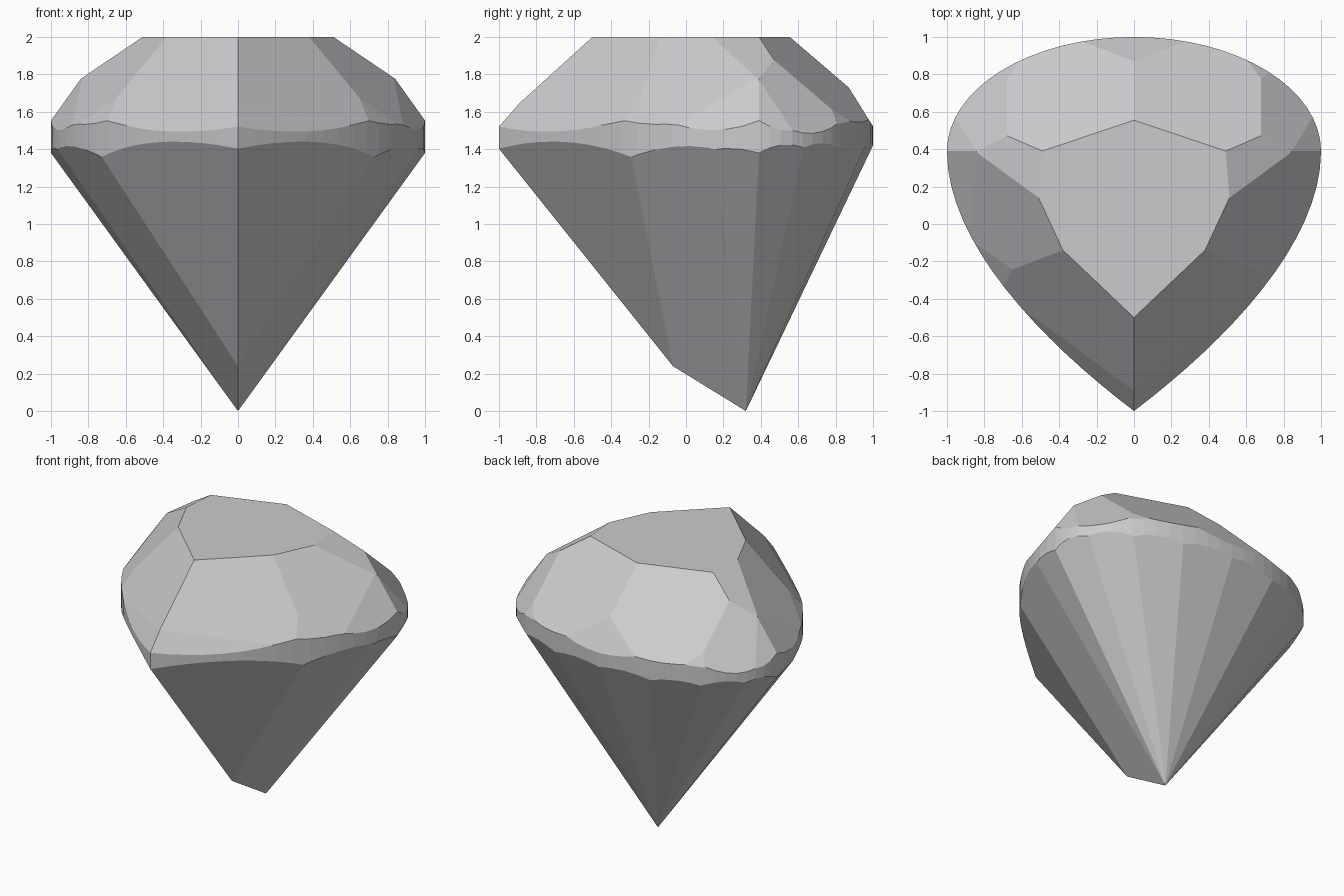
import bpy, bmesh, math
from mathutils import Vector

cube = bpy.data.objects.get("Cube")
if cube:
    bpy.data.objects.remove(cube, do_unlink=True)


# Pear-shaped girdle outline: half ellipse at the back, curves to a front tip
def side_curve(t):
    pts = [(1, .39), (1, -.1), (.5, -.62), (0, -1)]
    w = [(1 - t) ** 3, 3 * t * (1 - t) ** 2, 3 * t * t * (1 - t), t ** 3]
    return (sum(k * p[0] for k, p in zip(w, pts)),
            sum(k * p[1] for k, p in zip(w, pts)))


STEPS = 16
right_half = [(math.sin(a), .39 + .61 * math.cos(a))
              for a in (math.pi / 2 * i / STEPS for i in range(STEPS))]
right_half += [side_curve(i / STEPS) for i in range(STEPS + 1)]
outline = right_half + [(-x, y) for x, y in reversed(right_half[1:-1])]

# Blank: straight prism to be cut
bm = bmesh.new()
base = bm.faces.new([bm.verts.new((x, y, 0)) for x, y in outline])
top = bmesh.ops.extrude_face_region(bm, geom=[base])
bmesh.ops.translate(bm, vec=(0, 0, 2),
                    verts=[v for v in top["geom"] if isinstance(v, bmesh.types.BMVert)])
bmesh.ops.recalc_face_normals(bm, faces=bm.faces)


def cut(point, normal):
    """Grind one flat facet, removing everything outside the plane."""
    geom = bm.verts[:] + bm.edges[:] + bm.faces[:]
    res = bmesh.ops.bisect_plane(bm, geom=geom, dist=1e-5, plane_co=point,
                                 plane_no=normal, clear_outer=True)
    rim = [e for e in res["geom_cut"] if isinstance(e, bmesh.types.BMEdge) and e.is_boundary]
    if len(rim) > 2:
        bmesh.ops.edgeloop_fill(bm, edges=rim)


def cut_pair(point, normal):
    for s in (1, -1):
        cut(Vector((s * point[0], point[1], point[2])),
            Vector((s * normal[0], normal[1], normal[2])).normalized())


# Crown facets: a point on the facet and its fall in x and y
crown = [
    ((0, .555, 2), .288, .857),        # back main
    ((.5, .27, 2), .64, .05),          # side star
    ((.51, .14, 2), 1.025, -.476),     # side main
    ((0, -.5, 2), .86, -.9075),        # front main
    ((.845, .39, 1.77), 1.057, .857),  # back corner main
    ((.845, .39, 1.77), 1.4, -.43),    # side girdle, front half
    ((.845, .39, 1.77), 1.4, .65),     # side girdle, back half
    ((.62, -.27, 1.69), 1.19, -.716),  # front corner girdle
    ((.63, -.3, 1.67), 1.03, -1.14),
    ((0, -.94, 1.6), 1.11, -1.33),     # tip girdle
    ((0, .87, 1.73), 0, 1.6),          # back girdle
    ((.68, .78, 1.61), .8, 1.25),      # back corner girdle
]
for point, gx, gy in crown:
    cut_pair(point, (gx, gy, 1))

# Pavilion facets: planes through the culet or keel and two girdle points
culet, keel = Vector((0, .32, 0)), Vector((0, -.07, .24))


def cut_under(a, b, c):
    a, b, c = Vector(a), Vector(b), Vector(c)
    n = (b - a).cross(c - a)
    cut_pair(a, n if n.z < 0 else -n)


cut_under(keel, (.21, -.82, 1.42), (.7, -.36, 1.41))
cut_under(culet, keel, (.85, -.11, 1.41))
girdle = [(.97, .15, 1.41), (1, .39, 1.38), (.92, .63, 1.41),
          (.7, .83, 1.41), (.38, .955, 1.41), (0, 1, 1.42)]
for a, b in zip(girdle, girdle[1:]):
    cut_under(culet, a, b)

bmesh.ops.remove_doubles(bm, verts=bm.verts, dist=1e-4)
bmesh.ops.recalc_face_normals(bm, faces=bm.faces)

# Gem object with one flat grey
mat = bpy.data.materials.new("pale_grey")
mat.use_nodes = True
colour = (.6, .6, .62, 1)
mat.diffuse_color = colour
mat.node_tree.nodes["Principled BSDF"].inputs["Base Color"].default_value = colour
mesh = bpy.data.meshes.new("pear_cut_gem")
bm.to_mesh(mesh)
bm.free()
mesh.materials.append(mat)
bpy.context.collection.objects.link(bpy.data.objects.new("pear_cut_gem", mesh))
